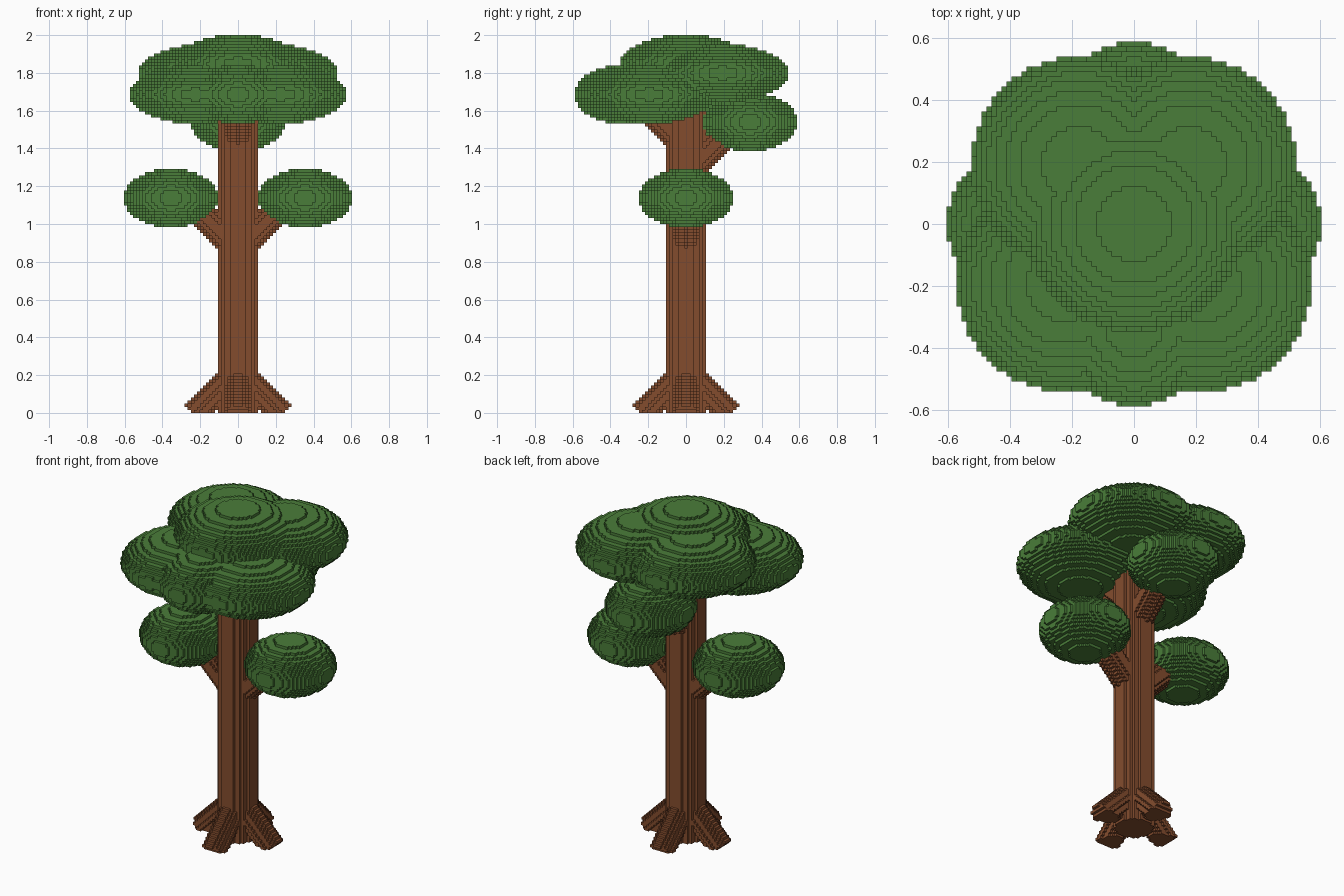
import bpy
import bmesh
from math import ceil
from mathutils import Vector

H = 2 / 124  # edge of one cube cell

cube = bpy.data.objects.get("Cube")
if cube:
    bpy.data.objects.remove(cube, do_unlink=True)


def material(name, rgb):
    mat = bpy.data.materials.new(name)
    mat.use_nodes = True
    mat.diffuse_color = (*rgb, 1)
    mat.node_tree.nodes["Principled BSDF"].inputs["Base Color"].default_value = (*rgb, 1)
    return mat


BARK = material("brown bark", (0.23, 0.073, 0.027))
LEAF = material("leaf green", (0.068, 0.205, 0.041))


def cells(lo, hi, inside):
    """All grid cells in a box, above the ground, that pass the test."""
    return {(x, y, z)
            for x in range(lo[0], hi[0] + 1)
            for y in range(lo[1], hi[1] + 1)
            for z in range(max(lo[2], 0), hi[2] + 1) if inside(x, y, z)}


def ellipsoid(centre, radius, height):
    cx, cy, cz = centre
    r, h = ceil(radius), ceil(height)
    return cells((cx - r, cy - r, cz - h), (cx + r, cy + r, cz + h),
                 lambda x, y, z: ((x - cx) ** 2 + (y - cy) ** 2) / radius ** 2
                 + (z - cz) ** 2 / height ** 2 <= 1)


def rod(start, end, radius):
    """Slanted round bar with flat ends."""
    a, b = Vector(start), Vector(end)
    axis = b - a
    length = axis.length
    axis.normalize()
    pad = ceil(radius)

    def inside(x, y, z):
        d = Vector((x, y, z)) - a
        t = d.dot(axis)
        return 0 <= t <= length and (d - axis * t).length <= radius

    lo = [int(min(p, q)) - pad for p, q in zip(a, b)]
    hi = [int(max(p, q)) + pad for p, q in zip(a, b)]
    return cells(lo, hi, inside)


parts = []  # name, cells, material


def add(name, volume, mat):
    parts.append((name, volume, mat))


# Foliage clumps
SMALL, LARGE, THICK = 15.5, 21.5, 9.6
add("crown_top", ellipsoid((0, 0, 114), LARGE, THICK), LEAF)
add("crown_front", ellipsoid((0, -21, 104), SMALL, THICK), LEAF)
add("crown_back_low", ellipsoid((0, 21, 95), SMALL, THICK), LEAF)
for side, s in (("left", 1), ("right", -1)):
    add(f"crown_front_{side}", ellipsoid((14 * s, -12, 104), LARGE, THICK), LEAF)
    add(f"crown_back_{side}", ellipsoid((11 * s, 12, 111), LARGE, THICK), LEAF)
    add(f"low_clump_{side}", ellipsoid((22 * s, 0, 70), SMALL, THICK), LEAF)

# Trunk
add("trunk", cells((-7, -7, 0), (7, 7, 104),
                   lambda x, y, z: x * x + y * y <= 6.5 ** 2), BARK)

# Roots on all four sides, branches rising at the same slope
directions = {"left": (1, 0), "right": (-1, 0), "back": (0, 1), "front": (0, -1)}
branch_base = {"left": 53, "right": 53, "back": 78, "front": 87}
for side, (dx, dy) in directions.items():
    add(f"root_{side}", rod((0, 0, 13.5), (dx * 14.5, dy * 14.5, -1), 4.1), BARK)
    z = branch_base[side]
    add(f"branch_{side}", rod((0, 0, z), (dx * 17, dy * 17, z + 17), 4.3), BARK)

# Outward face corners for the six cube directions
FACES = []
for axis in range(3):
    for sign in (1, -1):
        u, v = (axis + 1) % 3, (axis + 2) % 3
        ring = []
        for a, b in ((0, 0), (1, 0), (1, 1), (0, 1)):
            corner = [0, 0, 0]
            corner[axis], corner[u], corner[v] = (sign + 1) // 2, a, b
            ring.append(corner)
        step = [0, 0, 0]
        step[axis] = sign
        FACES.append((step, ring if sign > 0 else ring[::-1]))

solid = set().union(*(volume for _, volume, _ in parts))
claimed = set()


def build(name, volume, mat):
    """Skin a set of cells with only the faces that touch open air."""
    bm = bmesh.new()
    verts = {}
    for x, y, z in volume:
        for (sx, sy, sz), ring in FACES:
            if (x + sx, y + sy, z + sz) in solid:
                continue
            loop = []
            for cx, cy, cz in ring:
                key = (x + cx, y + cy, z + cz)
                if key not in verts:
                    verts[key] = bm.verts.new(((key[0] - 0.5) * H, (key[1] - 0.5) * H, key[2] * H))
                loop.append(verts[key])
            bm.faces.new(loop)
    mesh = bpy.data.meshes.new(name)
    bm.to_mesh(mesh)
    bm.free()
    mesh.materials.append(mat)
    bpy.context.collection.objects.link(bpy.data.objects.new(name, mesh))


for name, volume, mat in parts:
    build(name, volume - claimed, mat)
    claimed |= volume
